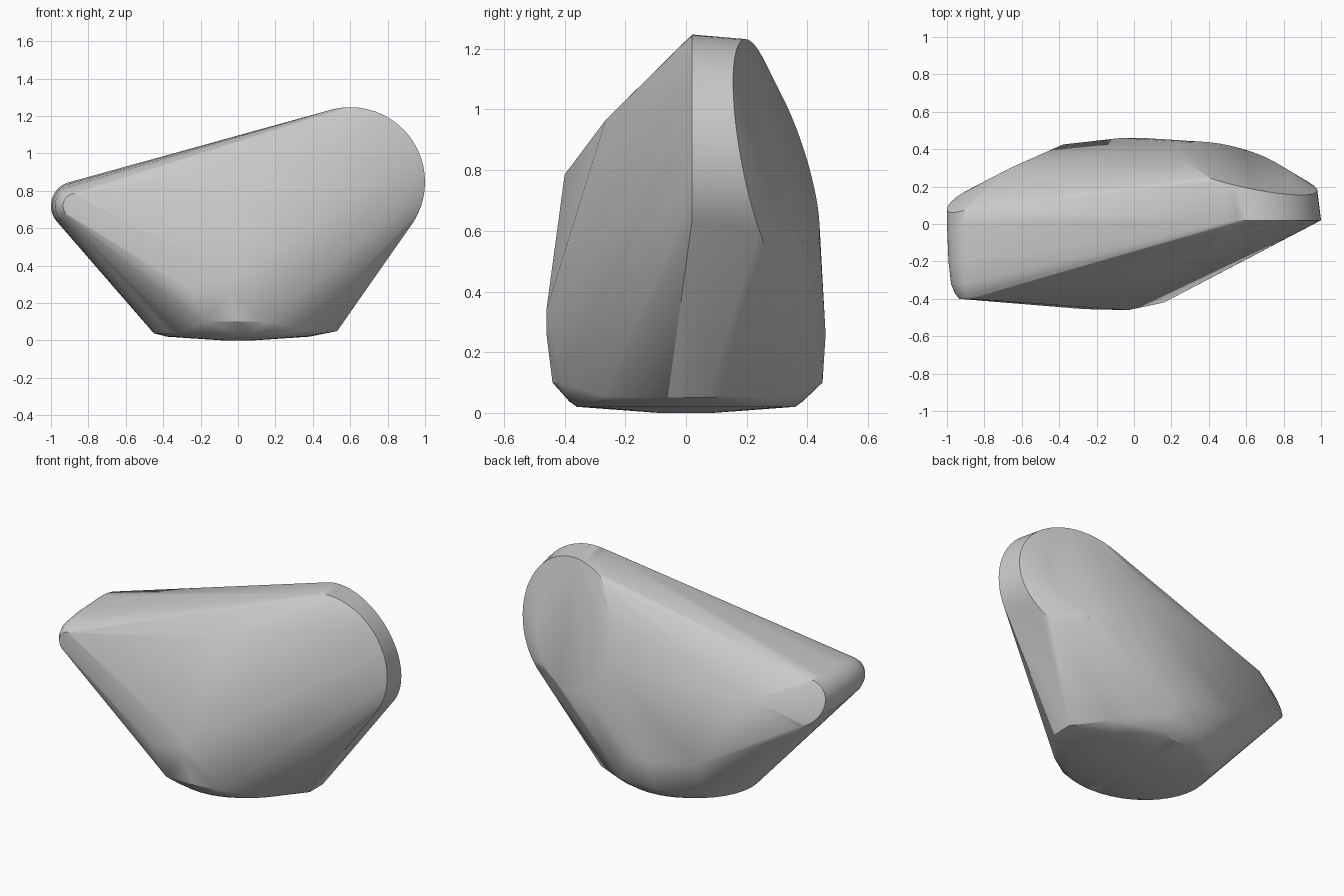
import bpy, bmesh
from math import cos, sin, tau, radians
from mathutils import Vector

if "Cube" in bpy.data.objects:
    bpy.data.objects.remove(bpy.data.objects["Cube"], do_unlink=True)


def ring(center, radius, slope=(0, 0), steps=56):
    """Circle facing y, with the plane tilted by dy/dx and dy/dz."""
    pts = []
    for i in range(steps):
        a = tau * i / steps
        dx, dz = radius * cos(a), radius * sin(a)
        pts.append(Vector(center) + Vector((dx, slope[0] * dx + slope[1] * dz, dz)))
    return pts


def level(rx, ry, z, steps=40):
    """Horizontal oval around the origin."""
    return [Vector((rx * cos(tau * i / steps), ry * sin(tau * i / steps), z))
            for i in range(steps)]


points = []
# Large rounded end: front disc, tilted shoulder, back facet
points += ring((0.6, 0.02, 0.847), 0.4)
points += ring((0.59, 0.266, 0.842), 0.39, (-0.22, -0.18))
points += ring((0.53, 0.325, 0.84), 0.30, (-0.24, -0.30))

# Small rounded tip: back cap, middle, front nose
points += ring((-0.87, 0.14, 0.72), 0.13, (0.46, -0.39))
points += ring((-0.87, 0.0, 0.72), 0.13)
points += ring((-0.87, -0.2, 0.72), 0.122)
points += ring((-0.87, -0.32, 0.72), 0.108)
points += ring((-0.87, -0.37, 0.72), 0.088)
points += ring((-0.87, -0.4, 0.72), 0.065)

# Base: shallow underside and rim
points += level(0.08, 0.09, 0.0)
points += level(0.38, 0.36, 0.02)
points += level(0.45, 0.385, 0.038)

# Chipped corners on the front, back and base
corners = [
    (0.11, -0.265, 0.965), (-0.03, -0.46, 0.34), (-0.05, -0.46, 0.26),
    (-0.27, -0.455, 0.28), (-0.18, -0.44, 0.1), (0.0, -0.44, 0.1),
    (0.16, -0.42, 0.1), (0.35, -0.27, 0.055), (0.53, -0.06, 0.05),
    (0.53, 0.07, 0.05), (0.38, 0.28, 0.05),
    (-0.66, 0.3, 0.74), (-0.38, 0.425, 0.32), (-0.84, 0.19, 0.53),
    (-0.34, 0.33, 0.09), (-0.07, 0.46, 0.26), (0.05, 0.46, 0.26),
    (-0.1, 0.45, 0.1), (0.12, 0.45, 0.1), (0.28, 0.425, 0.6),
]
points += [Vector(c) for c in corners]

# Wrap everything in one faceted skin
bm = bmesh.new()
for p in points:
    bm.verts.new(p)
bmesh.ops.convex_hull(bm, input=bm.verts)
loose = [v for v in bm.verts if not v.link_faces]
bmesh.ops.delete(bm, geom=loose, context='VERTS')
bmesh.ops.dissolve_limit(bm, angle_limit=radians(0.5), verts=bm.verts, edges=bm.edges)
bmesh.ops.recalc_face_normals(bm, faces=bm.faces)

mesh = bpy.data.meshes.new("stone_body")
bm.to_mesh(mesh)
bm.free()
stone = bpy.data.objects.new("stone_body", mesh)
bpy.context.collection.objects.link(stone)

# Plain grey surface
grey = bpy.data.materials.new("stone_grey")
grey.use_nodes = True
color = (0.6, 0.6, 0.6, 1)
grey.diffuse_color = color
grey.node_tree.nodes["Principled BSDF"].inputs["Base Color"].default_value = color
mesh.materials.append(grey)

bpy.ops.object.select_all(action='DESELECT')
stone.select_set(True)
bpy.context.view_layer.objects.active = stone
bpy.ops.object.shade_smooth_by_angle(angle=radians(30))
